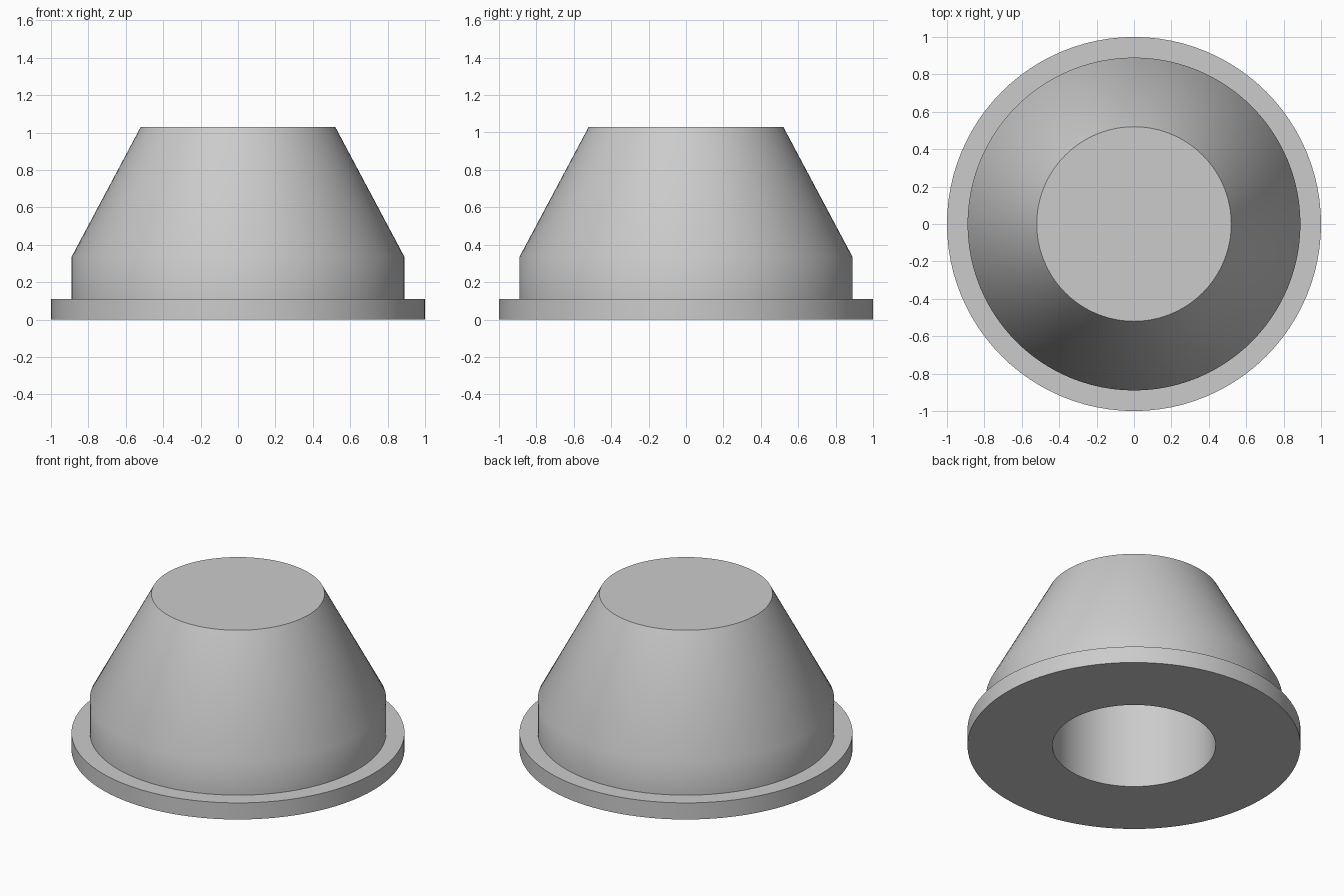
import bpy
import bmesh
from math import radians, tau
from mathutils import Vector

cube = bpy.data.objects.get("Cube")
if cube:
    bpy.data.objects.remove(cube, do_unlink=True)

# Single grey material
grey = bpy.data.materials.new("plain grey")
grey.use_nodes = True
colour = (0.6, 0.6, 0.6, 1.0)
grey.diffuse_color = colour
grey.node_tree.nodes["Principled BSDF"].inputs["Base Color"].default_value = colour


def lathe(name, profile, steps=96):
    """Spin a radius/height profile around the z axis."""
    bm = bmesh.new()
    verts = [bm.verts.new((r, 0, z)) for r, z in profile]
    edges = [bm.edges.new(pair) for pair in zip(verts, verts[1:])]
    bmesh.ops.spin(bm, geom=verts + edges, cent=Vector(), axis=(0, 0, 1),
                   angle=tau, steps=steps, use_duplicate=False)
    bmesh.ops.remove_doubles(bm, verts=bm.verts, dist=0.0001)
    bmesh.ops.recalc_face_normals(bm, faces=bm.faces)
    mesh = bpy.data.meshes.new(name)
    bm.to_mesh(mesh)
    bm.free()
    mesh.materials.append(grey)
    obj = bpy.data.objects.new(name, mesh)
    bpy.context.collection.objects.link(obj)
    return obj


# Flanged tapered cap with a blind bore in its underside
cap = lathe("flanged_cap", [
    (0, 0.8), (0.49, 0.8), (0.49, 0),          # bore
    (1, 0), (1, 0.11), (0.89, 0.11),           # flange
    (0.89, 0.335), (0.52, 1.03), (0, 1.03),    # collar, taper and flat top
])

bpy.ops.object.select_all(action="DESELECT")
cap.select_set(True)
bpy.context.view_layer.objects.active = cap
bpy.ops.object.shade_smooth_by_angle(angle=radians(32))
